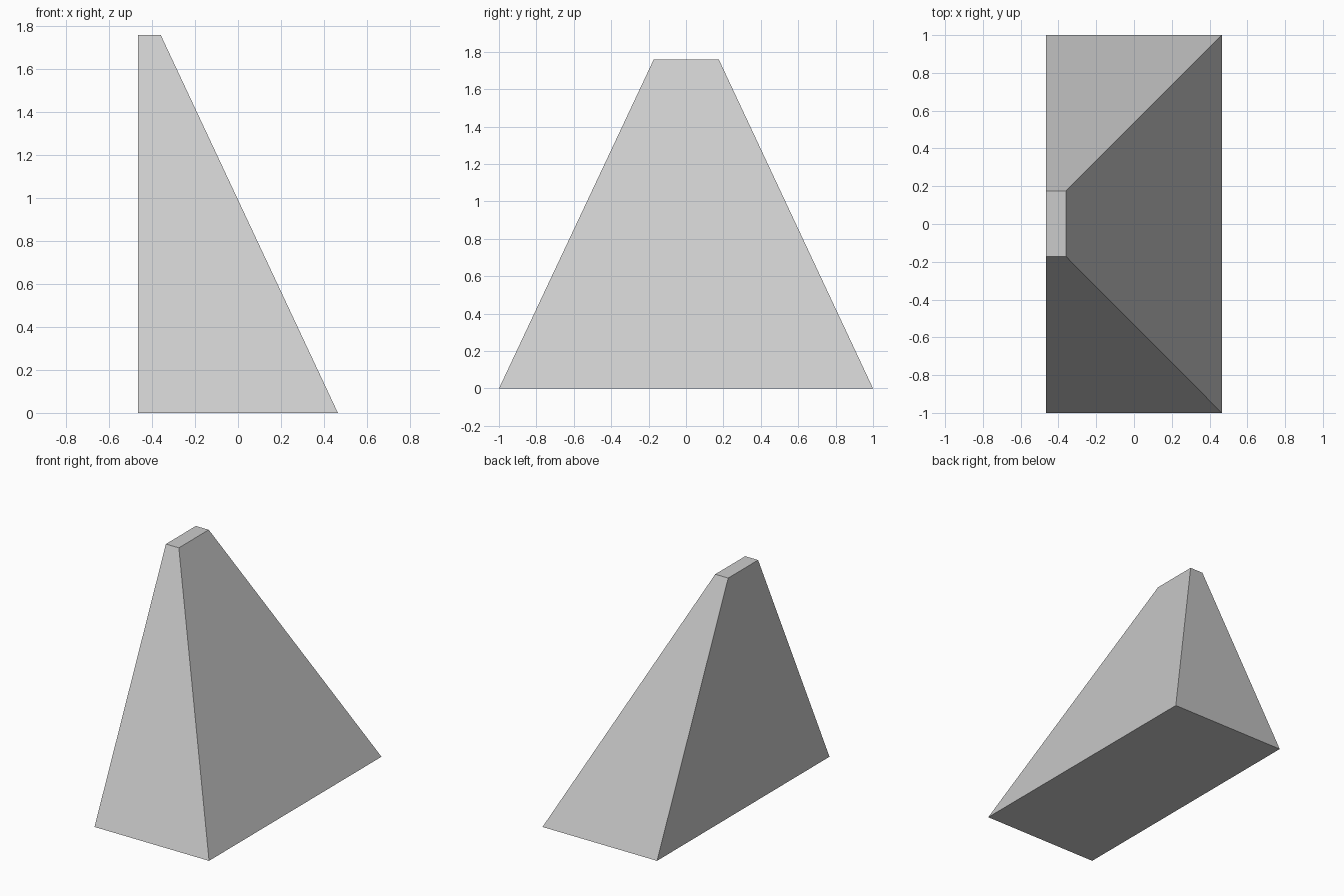
import bpy, bmesh

if "Cube" in bpy.data.objects:
    bpy.data.objects.remove(bpy.data.objects["Cube"])

X_BACK = -0.465   # vertical back wall
HEIGHT = 1.76


def ring(bm, x_front, y_min, y_max, z):
    """Rectangle of vertices starting at the back wall, counter-clockwise."""
    return [bm.verts.new((x, y, z)) for x, y in
            ((X_BACK, y_min), (x_front, y_min), (x_front, y_max), (X_BACK, y_max))]


# Half-pyramid wedge: wide base, small flat top, one upright wall
bm = bmesh.new()
base = ring(bm, 0.465, -1.0, 1.0, 0.0)
top = ring(bm, -0.36, -0.172, 0.175, HEIGHT)
bm.faces.new(base[::-1])
bm.faces.new(top)
for i in range(4):
    j = (i + 1) % 4
    bm.faces.new((base[i], base[j], top[j], top[i]))
bmesh.ops.recalc_face_normals(bm, faces=bm.faces)

mesh = bpy.data.meshes.new("tapered_wedge")
bm.to_mesh(mesh)
bm.free()
bpy.context.collection.objects.link(bpy.data.objects.new("tapered_wedge", mesh))
